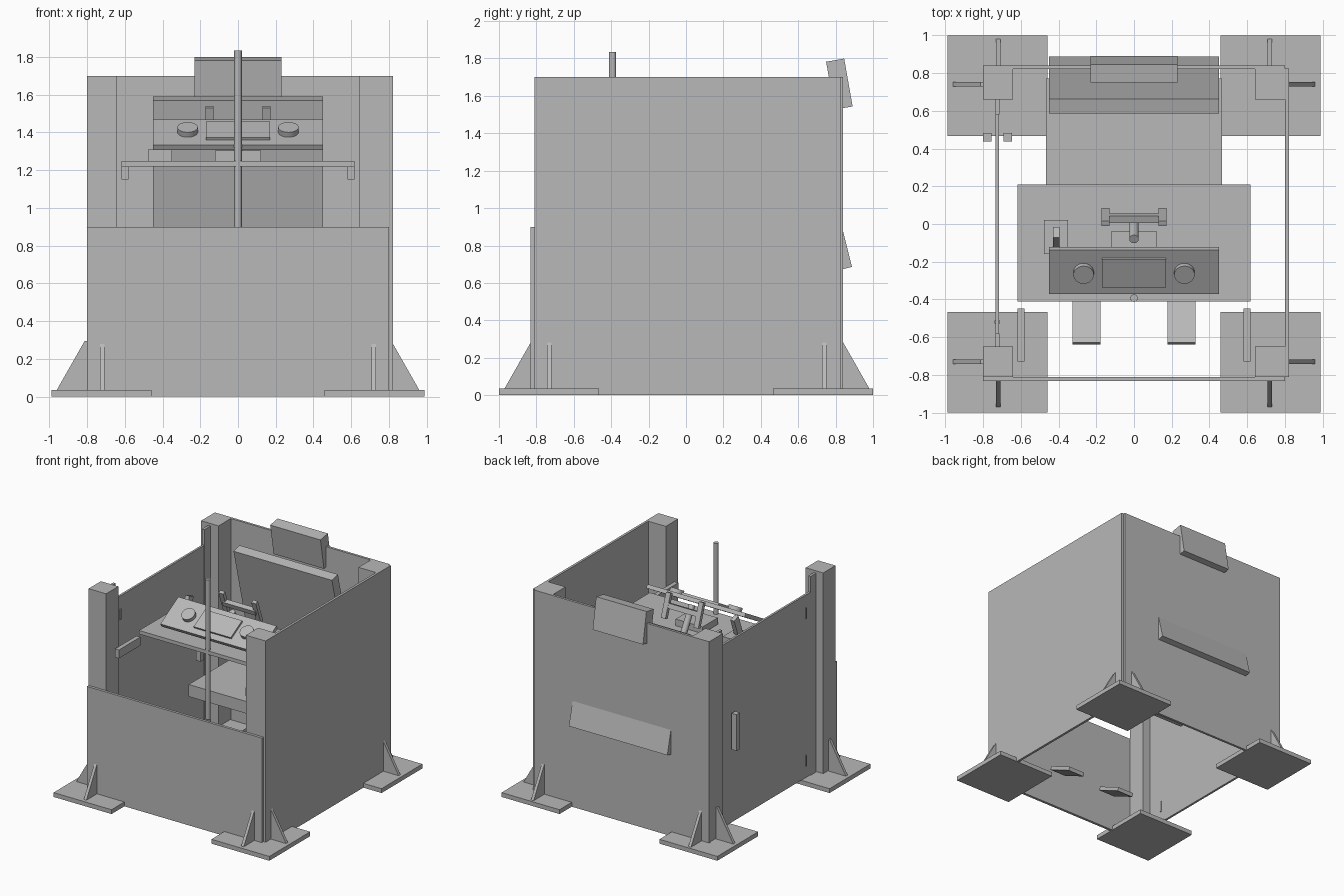
import bpy
import bmesh
from math import radians
from mathutils import Vector

old = bpy.data.objects.get("Cube")
if old:
    bpy.data.objects.remove(old, do_unlink=True)

# One flat colour
grey = bpy.data.materials.new("plain_grey")
grey.use_nodes = True
colour = (0.48, 0.48, 0.48, 1)
grey.diffuse_color = colour
grey.node_tree.nodes["Principled BSDF"].inputs["Base Color"].default_value = colour


def finish(name, bm):
    mesh = bpy.data.meshes.new(name)
    bmesh.ops.recalc_face_normals(bm, faces=bm.faces)
    bm.to_mesh(mesh)
    bm.free()
    mesh.materials.append(grey)
    obj = bpy.data.objects.new(name, mesh)
    bpy.context.collection.objects.link(obj)
    return obj


def box(name, centre, size, tilt=0):
    """Box with a tilt about x in degrees; positive leans the top to the back's opposite."""
    bm = bmesh.new()
    bmesh.ops.create_cube(bm, size=1)
    bmesh.ops.scale(bm, vec=size, verts=bm.verts)
    obj = finish(name, bm)
    obj.location = centre
    obj.rotation_euler.x = radians(tilt)
    return obj


def span(name, x, y, z):
    """Upright box given by its limits on each axis."""
    limits = (x, y, z)
    return box(name, [(a + b) / 2 for a, b in limits], [b - a for a, b in limits])


def rod(name, start, end, radius, sides=24):
    start, end = Vector(start), Vector(end)
    axis = end - start
    bm = bmesh.new()
    bmesh.ops.create_cone(bm, cap_ends=True, segments=sides, radius1=radius,
                          radius2=radius, depth=axis.length)
    for face in bm.faces:
        face.smooth = len(face.verts) == 4
    for edge in bm.edges:
        edge.smooth = all(f.smooth for f in edge.link_faces)
    obj = finish(name, bm)
    obj.location = (start + end) / 2
    obj.rotation_euler = axis.to_track_quat("Z", "Y").to_euler()
    return obj


def gusset(name, origin, outward, side):
    """Triangular brace standing on a foot plate."""
    outward, side, origin = Vector(outward), Vector(side), Vector(origin)
    up = Vector((0, 0, 0.26))
    bm = bmesh.new()
    base = origin - side * 0.012
    corners = [base, base + outward * 0.16, base + outward * 0.012 + up, base + up]
    face = bm.faces.new([bm.verts.new(c) for c in corners])
    ext = bmesh.ops.extrude_face_region(bm, geom=[face])
    moved = [v for v in ext["geom"] if isinstance(v, bmesh.types.BMVert)]
    bmesh.ops.translate(bm, vec=side * 0.024, verts=moved)
    return finish(name, bm)


# Corner posts, foot plates and braces
for sx, xname in ((-1, "right"), (1, "left")):
    for sy, yname in ((-1, "front"), (1, "back")):
        tag = f"{yname}_{xname}"
        y = 0.74 if sy > 0 else -0.73
        box(f"{tag}_post", (sx * 0.72, y, 0.87), (0.16, 0.16, 1.66))
        box(f"{tag}_foot", (sx * 0.722, sy * 0.733, 0.018), (0.53, 0.534, 0.036))
        gusset(f"{tag}_side_brace", (sx * 0.8, y, 0.036), (sx, 0, 0), (0, 1, 0))
        gusset(f"{tag}_end_brace", (sx * 0.72, y + sy * 0.08, 0.036), (0, sy, 0), (1, 0, 0))

# Wall panels
span("front_panel", (-0.8, 0.8), (-0.832, -0.81), (0.0, 0.9))
span("back_panel", (-0.8, 0.8), (0.82, 0.84), (0.0, 1.7))
span("left_panel", (0.8, 0.82), (-0.81, 0.825), (0.0, 1.7))

# Door with jambs, hinges and handles
span("door", (-0.733, -0.715), (-0.58, 0.58), (0.04, 1.55))
span("front_jamb", (-0.735, -0.713), (-0.65, -0.58), (0.036, 1.68))
span("back_jamb", (-0.735, -0.713), (0.58, 0.66), (0.036, 1.68))
for z, name in ((0.18, "lower"), (1.4, "upper")):
    box(f"{name}_hinge", (-0.724, -0.52, z), (0.03, 0.016, 0.09))
for x, name in ((-0.778, "outer"), (-0.67, "inner")):
    box(f"{name}_door_handle", (x, 0.46, 0.81), (0.045, 0.045, 0.3))

# Seat
span("seat_cushion", (-0.465, 0.465), (0.02, 0.77), (0.58, 0.68))
box("seat_back", (0, 0.736, 1.128), (0.9, 0.08, 0.932), 14)
box("headrest", (0, 0.82, 1.663), (0.46, 0.098, 0.26), 10)

# Desk, side bars and centre pole
span("desk", (-0.618, 0.618), (-0.41, 0.21), (1.22, 1.25))
for sx, name in ((-1, "right"), (1, "left")):
    box(f"{name}_support_bar", (sx * 0.598, -0.588, 1.185), (0.036, 0.28, 0.07))
rod("centre_pole", (0, -0.393, 0.68), (0, -0.393, 1.835), 0.02)

# Sloping control panel; parts sit along its face normal
SLOPE = 30
panel = box("control_panel", (0, -0.247, 1.388), (0.9, 0.27, 0.032), SLOPE)
normal = Vector((0, -0.5, 0.866))
face = panel.location + normal * 0.016
box("screen", face + normal * 0.008, (0.34, 0.17, 0.016), SLOPE)
for sx, name in ((-1, "right"), (1, "left")):
    spot = face + Vector((sx * 0.267, 0, 0))
    rod(f"{name}_dial", spot, spot + normal * 0.03, 0.054, 32)

# Lever with its base
span("lever_base", (-0.477, -0.35), (-0.16, 0.02), (1.25, 1.31))
box("lever", (-0.412, -0.075, 1.37), (0.036, 0.06, 0.18), -20)

# Steering yoke
span("yoke_base", (-0.123, 0.123), (-0.24, -0.04), (1.25, 1.305))
rod("yoke_column", (0, 0.03, 1.25), (0, -0.08, 1.44), 0.025)
box("yoke_crossbar", (0, 0.03, 1.44), (0.3, 0.04, 0.04), 20)
for sx, name in ((-1, "right"), (1, "left")):
    box(f"{name}_yoke_grip", (sx * 0.15, 0.037, 1.44), (0.042, 0.03, 0.2), 20)

# Foot pedals
for sx, name in ((-1, "right"), (1, "left")):
    box(f"{name}_pedal", (sx * 0.252, -0.52, 0.145), (0.15, 0.25, 0.03), -25)
